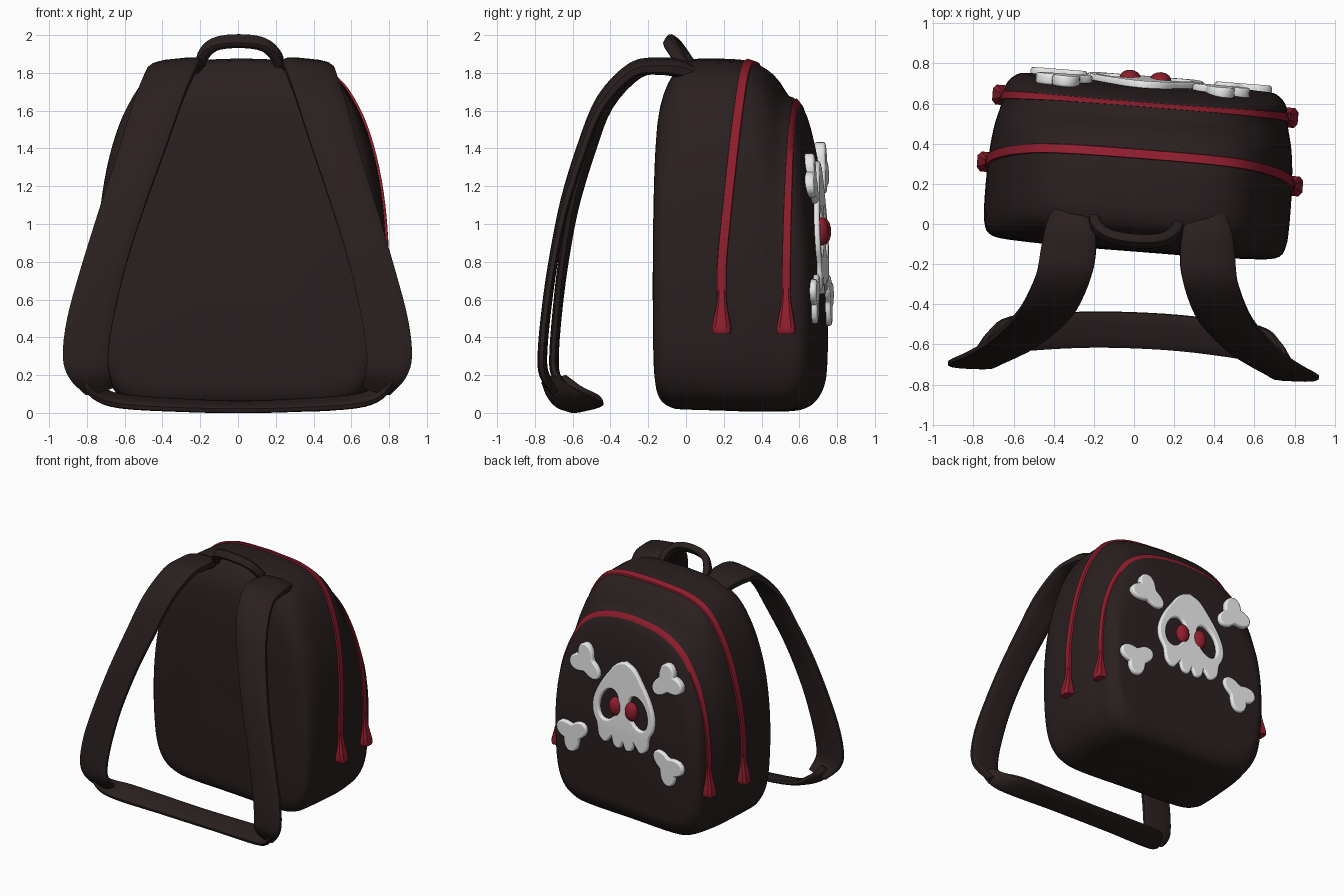
import bpy, bmesh, math
from mathutils import Vector, Matrix

if "Cube" in bpy.data.objects:
    bpy.data.objects.remove(bpy.data.objects["Cube"])


def material(name, colour):
    m = bpy.data.materials.new(name)
    m.use_nodes = True
    m.diffuse_color = (*colour, 1)
    m.node_tree.nodes["Principled BSDF"].inputs["Base Color"].default_value = (*colour, 1)
    return m


FABRIC = material("dark fabric", (0.023, 0.0138, 0.0138))
RED = material("red trim", (0.28, 0.013, 0.027))
WHITE = material("white patch", (0.80, 0.80, 0.80))
BAG = Matrix.Translation((0.01, 0, 0)) @ Matrix.Rotation(math.radians(-4.5), 4, "Z")
STRAP = Matrix.Translation((0.025, 0, 0)) @ Matrix.Rotation(math.radians(-2.2), 4, "Z")


def smooth_path(points, steps=4):
    """Catmull-Rom through tuples of any length."""
    p = [Vector(q) for q in points]
    p = [2 * p[0] - p[1]] + p + [2 * p[-1] - p[-2]]
    out = []
    for a, b, c, d in zip(p, p[1:], p[2:], p[3:]):
        for i in range(steps):
            t = i / steps
            out.append(0.5 * (2 * b + (c - a) * t + (2 * a - 5 * b + 4 * c - d) * t**2
                              + (3 * b - a - 3 * c + d) * t**3))
    return out + [p[-2]]


def finish(ob, mat, angle=40):
    ob.data.materials.clear()
    ob.data.materials.append(mat)
    bpy.ops.object.select_all(action="DESELECT")
    ob.select_set(True)
    bpy.context.view_layer.objects.active = ob
    bpy.ops.object.shade_smooth_by_angle(angle=math.radians(angle))


def loft(name, sections, mat, matrix, angle=40):
    """Skin closed sections and cap both ends."""
    bm = bmesh.new()
    rings = [[bm.verts.new(p) for p in s] for s in sections]
    n = len(rings[0])
    for a, b in zip(rings, rings[1:]):
        for i in range(n):
            j = (i + 1) % n
            bm.faces.new((a[i], a[j], b[j], b[i]))
    bm.faces.new(rings[0][::-1])
    bm.faces.new(rings[-1])
    bmesh.ops.recalc_face_normals(bm, faces=bm.faces)
    me = bpy.data.meshes.new(name)
    bm.to_mesh(me)
    bm.free()
    ob = bpy.data.objects.new(name, me)
    bpy.context.collection.objects.link(ob)
    ob.matrix_world = matrix
    finish(ob, mat, angle)


def ribbon(name, keys, mat, matrix, sides=12, steps=4):
    """Keys are centre, half width vector, half thickness in one tuple."""
    path = smooth_path(keys, steps)
    sections = []
    for i, k in enumerate(path):
        c, w = Vector(k[:3]), Vector(k[3:6])
        tangent = Vector(path[min(i + 1, len(path) - 1)][:3]) - Vector(path[max(i - 1, 0)][:3])
        up = tangent.cross(w).normalized() * k[6]
        ring = []
        for s in range(sides):
            a = math.tau * (s + 0.5) / sides
            ca, sa = math.cos(a), math.sin(a)
            ring.append(c + w * math.copysign(abs(ca)**0.6, ca) + up * math.copysign(abs(sa)**0.6, sa))
        sections.append(ring)
    loft(name, sections, mat, matrix)


# Bag body: one arch outline, resized from the worn side to the outer side
half = [(0, 0), (.43, 0), (.58, .018), (.67, .06), (.725, .14), (.75, .28), (.752, .45),
        (.725, .62), (.67, .76), (.59, .87), (.48, .95), (.3, .99), (0, 1)]
half = smooth_path(half)
outline = [(p[0], p[1]) for p in half] + [(-p[0], p[1]) for p in half[-2:0:-1]]
# depth, top height, bottom height, width scale
levels = smooth_path([
    (-.137, .85, .7, .08), (-.137, 1.1, .5, .4), (-.128, 1.45, .2, .82), (-.107, 1.66, .08, .96),
    (-.05, 1.8, .03, 1), (.03, 1.87, .02, 1.01), (.2, 1.875, .015, 1.01), (.34, 1.86, .01, 1),
    (.45, 1.8, .01, .98), (.54, 1.69, .012, .95), (.6, 1.66, .025, .94), (.65, 1.59, .06, .92),
    (.69, 1.42, .13, .86), (.70, 1.25, .2, .78), (.705, 1.05, .32, .5), (.708, .8, .55, .1)], 3)


def bulge(y, z):
    return min(1, max(0, (y - .5) / .2)) * (.008 - .05 * max(0, z - .8))


def section(level):
    """The top of the arch gets rounder toward the pocket."""
    y, top, low, wide = level
    droop = .28 * min(1, max(0, (y - .4) / .2))
    pts = []
    for x, s in outline:
        z = low + s * (top - low) - droop * x * x * max(0, s - .6) / .4
        pts.append(Vector((x * wide, y + bulge(y, z), z)))
    return pts


def level_at(y):
    for a, b in zip(levels[6:], levels[7:]):
        if a[0] <= y <= b[0]:
            return a.lerp(b, (y - a[0]) / (b[0] - a[0]))


loft("bag_body", [section(v) for v in levels], FABRIC, BAG, 60)


# Zips follow the arch, with flared pulls at both ends
def zip_line(name, y_side, y_top, width, top_width, lift):
    sections = []
    n = len(outline)
    side_section = section(level_at(y_side))
    for i in range(1, n):
        z = side_section[i].z
        if z < .6:
            continue
        rise = max(0, (z - .8) / (side_section[n // 2].z - .8))
        y = y_side + (y_top - y_side) * rise
        w = width + (top_width - width) * rise**3
        ring = []
        for dy, out in ((-w, -.02), (-.8 * w, lift), (.8 * w, lift), (w, -.02)):
            s = section(level_at(y + dy))
            t = s[(i + 1) % n] - s[i - 1]
            ring.append(s[i] + Vector((t.z, 0, -t.x)).normalized() * out)
        sections.append(ring)
    loft(name, sections, RED, BAG, 50)
    for side, ring in (("left", sections[0]), ("right", sections[-1])):
        c = sum(ring, Vector()) / 4
        d = math.copysign(1, c.x)
        keys = [(c.x, c.y, c.z + .04, 0, .022, 0, .02), (c.x + .005 * d, c.y, .56, 0, .03, 0, .03),
                (c.x + .015 * d, c.y, .45, 0, .052, 0, .046), (c.x + .015 * d, c.y, .42, 0, .045, 0, .04)]
        ribbon(name + "_pull_" + side, keys, RED, BAG, 8, 2)


zip_line("main_zip", .25, .35, .029, .027, .013)
zip_line("pocket_zip", .585, .617, .025, .016, .009)

# Shoulder straps, lower band and carry handle
for side, d in (("left", 1), ("right", -1)):
    ribbon("shoulder_strap_" + side, [
        (.33 * d, .07, 1.785, .10, 0, 0, .04), (.34 * d, -.03, 1.825, .125, 0, -.01 * d, .045),
        (.345 * d, -.13, 1.835, .138, 0, -.015 * d, .04),
        (.365 * d, -.27, 1.815, .14, 0, -.02 * d, .035), (.43 * d, -.43, 1.65, .14, 0, -.03 * d, .03),
        (.51 * d, -.53, 1.40, .135, 0, -.03 * d, .03), (.61 * d, -.62, 1.1, .13, 0, -.03 * d, .027),
        (.71 * d, -.68, .78, .125, 0, -.02 * d, .025), (.78 * d, -.715, .5, .125, 0, 0, .024),
        (.805 * d, -.73, .3, .122, 0, 0, .024), (.785 * d, -.72, .2, .11, 0, -.01 * d, .024),
        (.735 * d, -.665, .12, .075, 0, -.02 * d, .022)], FABRIC, STRAP)
band = [(.80, -.70, .18, -.03, .03, .02, .018), (.74, -.635, .105, -.02, .07, .025, .022),
        (.62, -.575, .062, 0, .09, .025, .024), (.3, -.54, .04, 0, .09, .022, .022)]
mirrored = [(-k[0], k[1], k[2], -k[3], *k[4:]) for k in band[::-1]]
ribbon("lower_band", band + [(0, -.53, .032, 0, .09, .02, .022)] + mirrored, FABRIC, STRAP)
arch = [(.21, .04, 1.79), (.20, -.02, 1.88), (.13, -.07, 1.95), (0, -.085, 1.968)]
arch += [(-x, y, z) for x, y, z in arch[-2::-1]]
ribbon("carry_handle", [(*p, 0, .02, .03, .028) for p in arch], FABRIC, BAG, 10)


# Raised patches on the pocket
def patch(name, loops):
    cu = bpy.data.curves.new(name, "CURVE")
    cu.dimensions, cu.fill_mode = "2D", "BOTH"
    cu.extrude, cu.bevel_depth, cu.bevel_resolution = .016, .012, 1
    for loop in loops:
        sp = cu.splines.new("POLY")
        sp.points.add(len(loop) - 1)
        for p, q in zip(sp.points, loop):
            p.co = (q[0], q[1], 0, 1)
        sp.use_cyclic_u = True
    ob = bpy.data.objects.new(name, cu)
    bpy.context.collection.objects.link(ob)
    bpy.ops.object.select_all(action="DESELECT")
    ob.select_set(True)
    bpy.context.view_layer.objects.active = ob
    bpy.ops.object.convert(target="MESH")
    for v in ob.data.vertices:
        x, z, depth = v.co
        v.co = (x, .704 + bulge(.71, z) - depth, z)
    ob.matrix_world = BAG
    finish(ob, WHITE, 50)


def oval(cx, cz, rx, rz, lean, n=20):
    pts = []
    for i in range(n):
        a = math.tau * i / n
        z = rz * math.sin(a)
        pts.append((cx + rx * math.cos(a) + lean * z, cz + z))
    return pts


CX = -.01
side = [(0, 1.32), (.08, 1.285), (.15, 1.2), (.225, 1.09), (.275, .97), (.275, .87), (.235, .79),
        (.22, .70), (.17, .66), (.13, .70), (.10, .73), (.08, .66), (.035, .645), (0, .71)]
skull = smooth_path(side + [(-x, z) for x, z in side[-2::-1]], 3)[:-1]
patch("skull", [[(CX + p[0], p[1]) for p in skull]]
      + [oval(CX + .14 * d, .96, .1, .14, -.2 * d) for d in (1, -1)])
for name, d in (("left_pupil", 1), ("right_pupil", -1)):
    bpy.ops.mesh.primitive_uv_sphere_add(segments=16, ring_count=10, radius=1)
    ob = bpy.context.object
    ob.name = name
    ob.matrix_world = BAG @ Matrix.Translation((CX + .076 * d, .722, .96)) @ Matrix.Diagonal((.054, .042, .075, 1))
    finish(ob, RED)

# Bone ends: two knobs outward and a stub toward the middle
for name, x, z in (("upper_left", .36, 1.22), ("upper_right", -.40, 1.28),
                   ("lower_left", .47, .625), ("lower_right", -.43, .615)):
    aim = math.atan2(z - .95, x - CX)
    loop = []
    for i in range(40):
        a = math.tau * i / 40
        knob = max(0, math.cos(a - .8), math.cos(a + .8))**4
        stub = max(0, -math.cos(a))**5
        r = .06 + .083 * knob + .08 * stub
        loop.append((x + r * math.cos(a + aim), z + r * math.sin(a + aim)))
    patch("bone_" + name, [loop])
